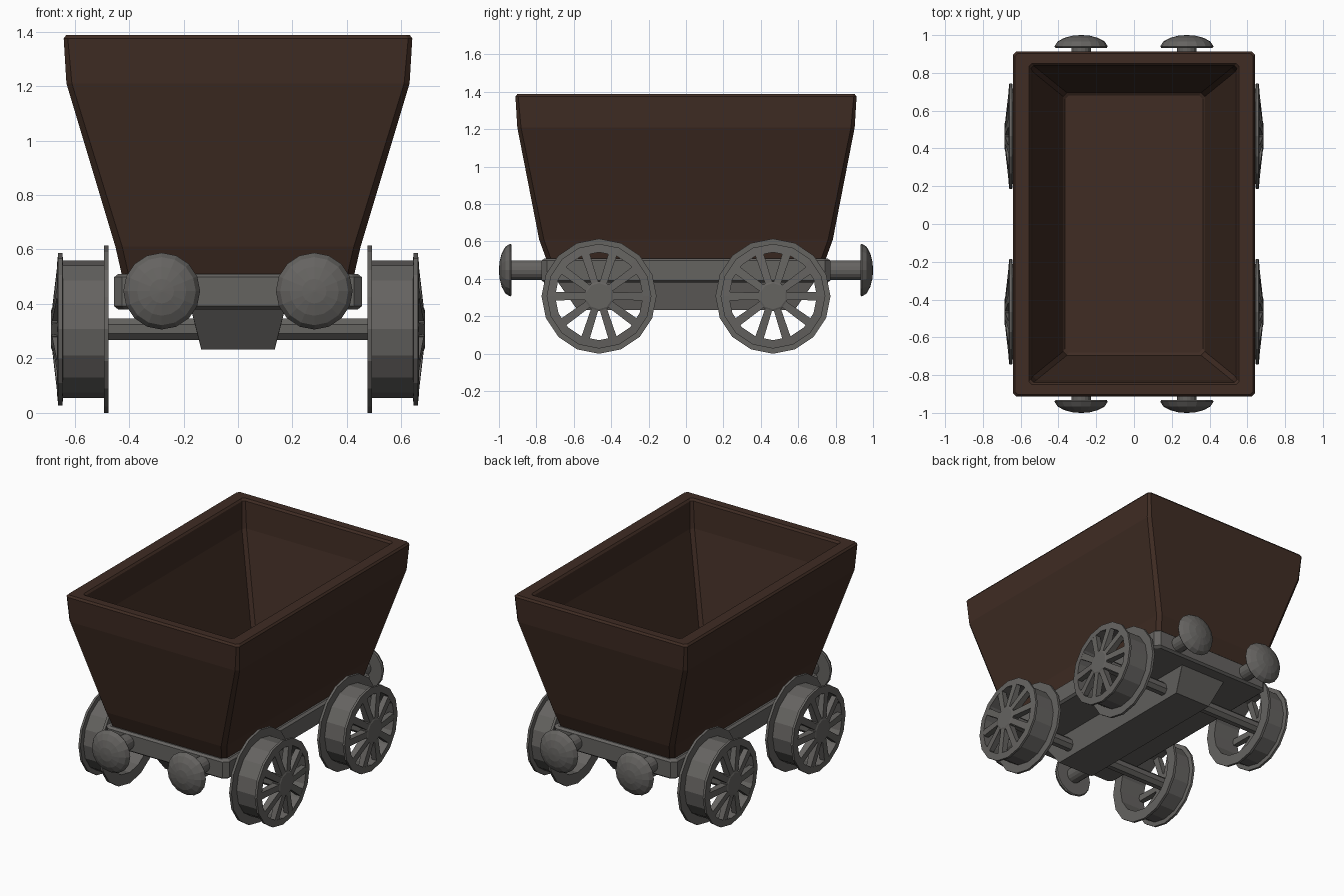
import bpy, bmesh, math
from mathutils import Matrix, Vector

if "Cube" in bpy.data.objects:
    bpy.data.objects.remove(bpy.data.objects["Cube"])


def material(name, rgb):
    m = bpy.data.materials.new(name)
    m.diffuse_color = (*rgb, 1)
    m.use_nodes = True
    m.node_tree.nodes["Principled BSDF"].inputs["Base Color"].default_value = m.diffuse_color
    return m


BROWN = material("rust_brown", (0.05, 0.025, 0.017))
GREY = material("iron_grey", (0.13, 0.125, 0.118))


def finish(name, bm, mat, matrix=Matrix()):
    bmesh.ops.transform(bm, matrix=matrix, verts=bm.verts)
    bmesh.ops.recalc_face_normals(bm, faces=bm.faces)
    me = bpy.data.meshes.new(name)
    bm.to_mesh(me)
    bm.free()
    me.materials.append(mat)
    ob = bpy.data.objects.new(name, me)
    bpy.context.collection.objects.link(ob)
    return ob


def skin(bm, rings, loop=False):
    """Bridge rings of points; cap the ends unless the profile is a loop."""
    vs = [[bm.verts.new(p) for p in r] for r in rings]
    pairs = list(zip(vs, vs[1:])) + ([(vs[-1], vs[0])] if loop else [])
    n = len(vs[0])
    for a, b in pairs:
        for i in range(n):
            j = (i + 1) % n
            bm.faces.new((a[i], a[j], b[j], b[i]))
    if not loop:
        bm.faces.new(vs[0])
        bm.faces.new(vs[-1])


def rect_ring(hx, hy, z, c):
    """Rectangle with chamfered corners."""
    return [(hx, -hy + c, z), (hx, hy - c, z), (hx - c, hy, z), (-hx + c, hy, z),
            (-hx, hy - c, z), (-hx, -hy + c, z), (-hx + c, -hy, z), (hx - c, -hy, z)]


def lofted(name, sections, mat):
    bm = bmesh.new()
    skin(bm, [rect_ring(*s) for s in sections])
    return finish(name, bm, mat)


def lathe(bm, profile, n, loop=False):
    """Revolve (radius, height) points about z."""
    skin(bm, [[(r * math.cos(k * math.tau / n), r * math.sin(k * math.tau / n), h)
               for k in range(n)] for r, h in profile], loop)


# Tub: outside upward, over the rim, then down the inside to the floor
lofted("tub", [(0.425, 0.745, 0.50, 0.025), (0.45, 0.785, 0.61, 0.025),
               (0.63, 0.902, 1.21, 0.02), (0.64, 0.912, 1.375, 0.015),
               (0.63, 0.902, 1.388, 0.015), (0.557, 0.85, 1.388, 0.015),
               (0.547, 0.838, 1.375, 0.015), (0.535, 0.825, 1.20, 0.02),
               (0.375, 0.695, 0.61, 0.02), (0.365, 0.68, 0.60, 0.02)], BROWN)

# Chassis frame and tapered keel box
lofted("frame", [(0.44, 0.757, 0.38, 0.025), (0.455, 0.772, 0.392, 0.03),
                 (0.455, 0.772, 0.498, 0.03), (0.44, 0.757, 0.51, 0.025)], GREY)
lofted("keel_box", [(0.135, 0.58, 0.233, 0.001), (0.175, 0.69, 0.39, 0.001)], GREY)

AXLE_Z, AXLE_Y = 0.3075, 0.465

for sy, end in ((-1, "front"), (1, "back")):
    # Axle
    bm = bmesh.new()
    lathe(bm, [(0.043, -0.65), (0.043, 0.65)], 8)
    turn = Matrix.Rotation(math.pi / 2, 4, 'Y') @ Matrix.Rotation(math.pi / 8, 4, 'Z')
    finish(end + "_axle", bm, GREY, Matrix.Translation((0, sy * AXLE_Y, AXLE_Z)) @ turn)

    for sx, side in ((-1, "left"), (1, "right")):
        # Wheel: hollow flanged drum, hub and ten tapered spokes
        bm = bmesh.new()
        lathe(bm, [(0.235, 0.475), (0.3075, 0.475), (0.3075, 0.492), (0.252, 0.492),
                   (0.252, 0.642), (0.28, 0.645), (0.28, 0.66), (0.235, 0.665)], 16, True)
        lathe(bm, [(0.08, 0.635), (0.08, 0.682), (0.07, 0.686)], 10)
        for k in range(10):
            rot = Matrix.Rotation((k + 0.5) * math.tau / 10, 3, 'Z')
            skin(bm, [[rot @ Vector(p) for p in
                       ((r, -w, lo), (r, w, lo), (r, w, hi), (r, -w, hi))]
                      for r, w, lo, hi in ((0.06, 0.019, 0.635, 0.684),
                                           (0.245, 0.023, 0.63, 0.663))])
        place = (Matrix.Translation((0, sy * AXLE_Y, AXLE_Z))
                 @ Matrix.Rotation(sx * math.pi / 2, 4, 'Y'))
        finish(f"{end}_{side}_wheel", bm, GREY, place)

        # Buffer: stem with domed head
        bm = bmesh.new()
        lathe(bm, [(0.052, 0.75), (0.052, 0.932), (0.135, 0.932), (0.141, 0.94),
                   (0.125, 0.966), (0.09, 0.985), (0.045, 0.997), (0.004, 1.0)], 16)
        place = (Matrix.Translation((sx * 0.28, 0, 0.447))
                 @ Matrix.Rotation(-sy * math.pi / 2, 4, 'X'))
        finish(f"{end}_{side}_buffer", bm, GREY, place)
